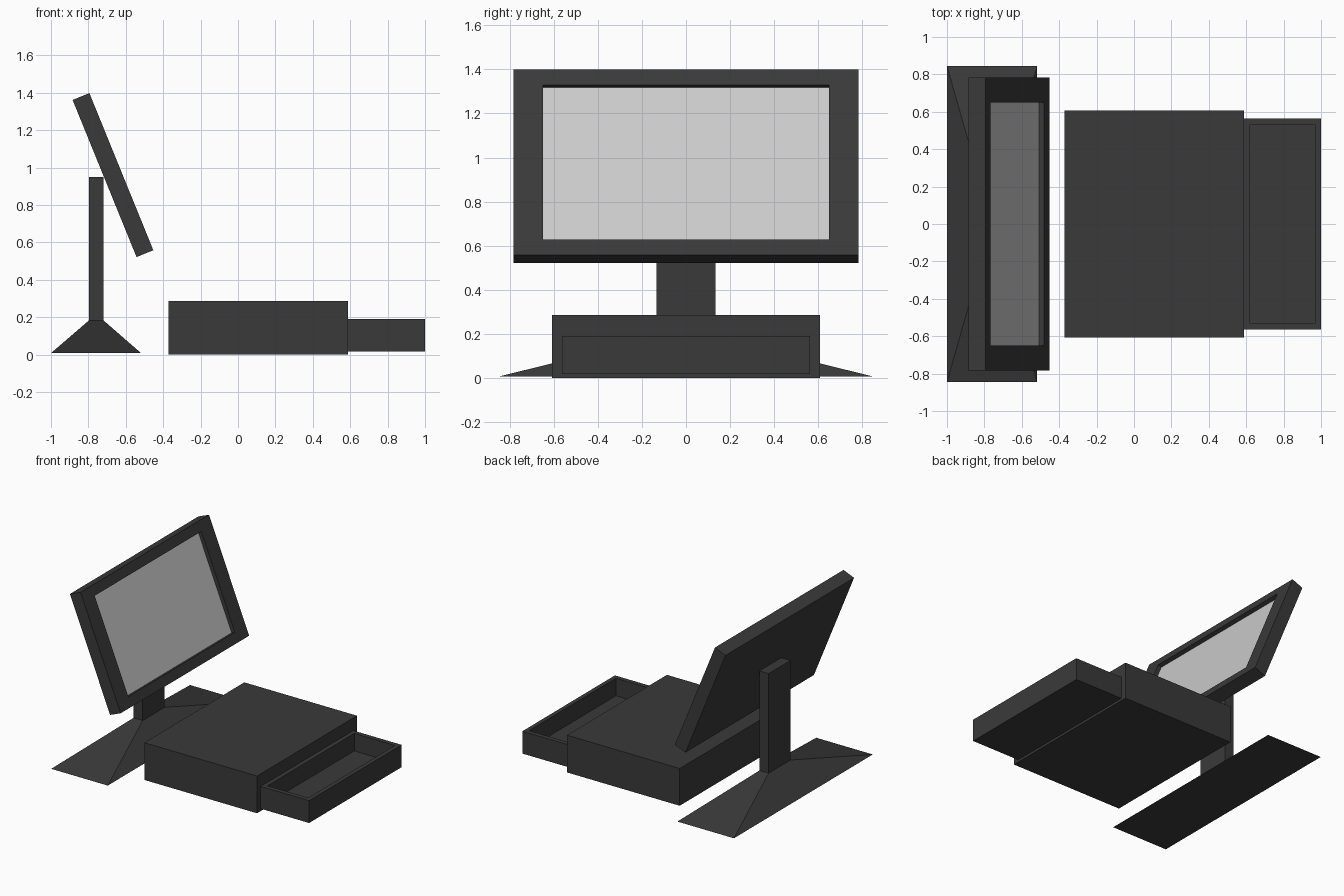
import bpy, bmesh
from math import radians

if "Cube" in bpy.data.objects:
    bpy.data.objects.remove(bpy.data.objects["Cube"])


def material(name, v):
    m = bpy.data.materials.new(name)
    m.diffuse_color = (v, v, v, 1)
    m.use_nodes = True
    m.node_tree.nodes["Principled BSDF"].inputs["Base Color"].default_value = m.diffuse_color
    return m


DARK = material("dark_plastic", 0.042)
LIGHT = material("screen_grey", 0.58)


def add_object(name, bm, mat, loc=(0, 0, 0), tilt=0.0):
    bmesh.ops.recalc_face_normals(bm, faces=bm.faces)
    me = bpy.data.meshes.new(name)
    bm.to_mesh(me)
    bm.free()
    me.materials.append(mat)
    ob = bpy.data.objects.new(name, me)
    ob.location = loc
    ob.rotation_euler = (0, tilt, 0)
    bpy.context.collection.objects.link(ob)
    return ob


def cuboid(size, centre=(0, 0, 0)):
    bm = bmesh.new()
    bmesh.ops.create_cube(bm, size=1)
    for v in bm.verts:
        v.co = [c * s + o for c, s, o in zip(v.co, size, centre)]
    return bm


def top_face(bm):
    return max(bm.faces, key=lambda f: f.calc_center_median().z)


def tray(size, opening, depth):
    """Box whose +z face has a rectangular recess."""
    bm = cuboid(size)
    f = top_face(bm)
    bmesh.ops.inset_individual(bm, faces=[f], thickness=0.01)
    for v in f.verts:
        v.co.x = opening[0] / 2 * (1 if v.co.x > 0 else -1)
        v.co.y = opening[1] / 2 * (1 if v.co.y > 0 else -1)
    floor = bmesh.ops.extrude_discrete_faces(bm, faces=[f])["faces"][0]
    for v in floor.verts:
        v.co.z -= depth
    return bm


# Tilted monitor with a recessed screen
TILT = radians(67.85)
MONITOR = (-0.6685, 0, 0.960)
add_object("monitor_frame", tray((0.907, 1.564, 0.097), (0.757, 1.298), 0.04),
           DARK, MONITOR, TILT)
add_object("screen", cuboid((0.757, 1.298, 0.01), (0, 0, 0.0135)),
           LIGHT, MONITOR, TILT)

# Pedestal: wide foot sloping up to the post
foot = cuboid((0.482, 1.69, 0.175), (-0.759, 0, 0.0955))
for v in top_face(foot).verts:
    v.co.x = -0.719 if v.co.x > -0.759 else -0.797
    v.co.y = 0.133 if v.co.y > 0 else -0.133
add_object("stand_foot", foot, DARK)
add_object("stand_post", cuboid((0.078, 0.266, 0.767), (-0.758, 0, 0.5665)), DARK)

# Cash box with an open drawer
add_object("cash_box", cuboid((0.96, 1.216, 0.287), (0.108, 0, 0.1435)), DARK)
add_object("drawer", tray((0.412, 1.126, 0.172), (0.346, 1.056), 0.135),
           DARK, (0.794, 0, 0.104))
